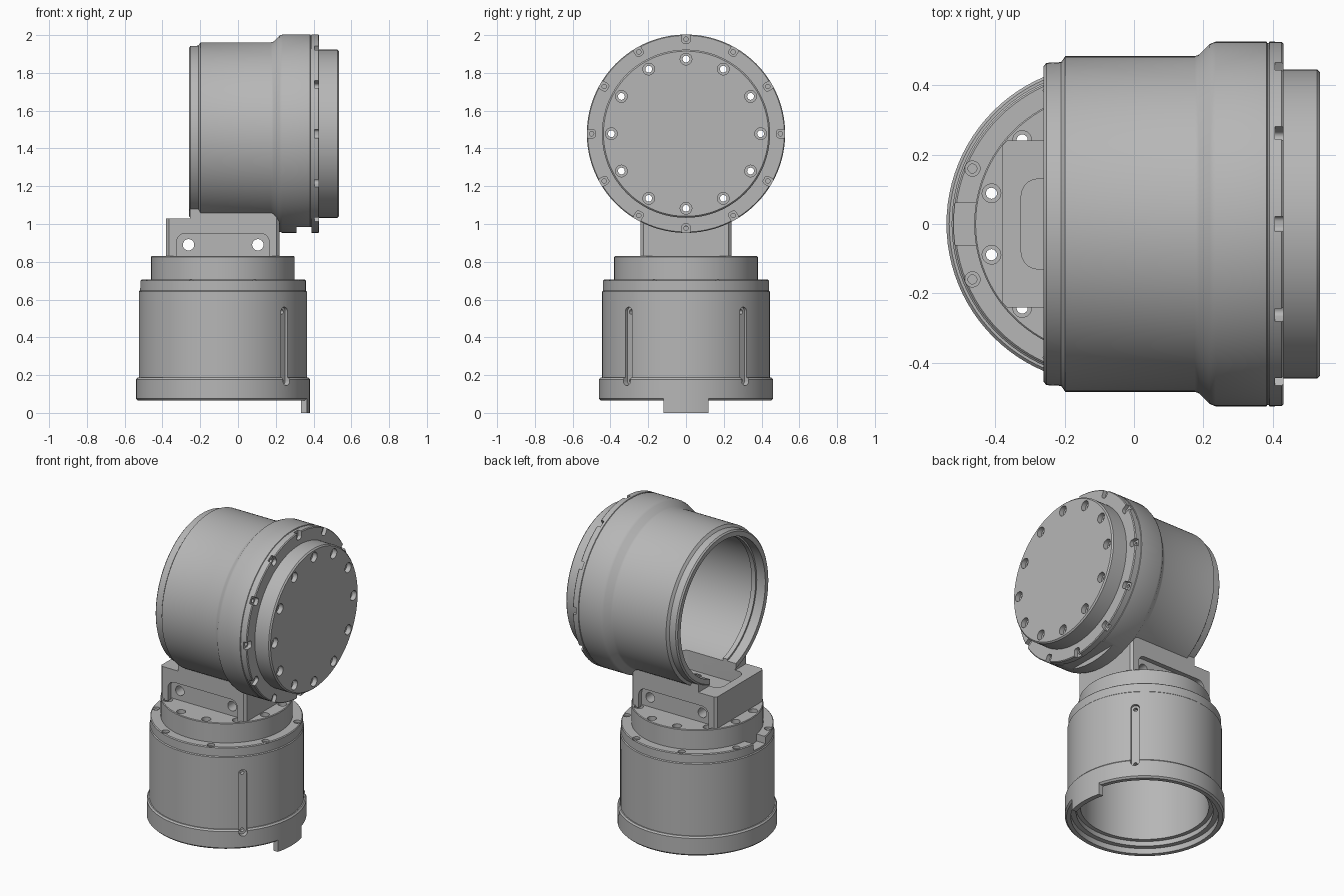
import bpy, bmesh
from math import cos, sin, pi, radians
from mathutils import Matrix, Vector

old = bpy.data.objects.get("Cube")
if old:
    bpy.data.objects.remove(old, do_unlink=True)

GREY = bpy.data.materials.new("machined grey")
GREY.use_nodes = True
COLOUR = (0.47, 0.47, 0.47, 1)
GREY.diffuse_color = COLOUR
GREY.node_tree.nodes["Principled BSDF"].inputs["Base Color"].default_value = COLOUR

BASE_X = -0.08                      # axis of the upright housing
DRUM_Z = 1.478                      # axis of the sideways drum
UPRIGHT = Matrix.Translation((BASE_X, 0, 0))
SIDEWAYS = Matrix.Translation((0, 0, DRUM_Z)) @ Matrix.Rotation(pi / 2, 4, "Y")
parts = []


def lathe(bm, profile, matrix, n=96):
    """Revolve a closed (radius, height) profile about the local z axis."""
    rings = []
    for r, h in profile:
        count = n if r > 0 else 1
        rings.append([bm.verts.new(matrix @ Vector((r * cos(2 * pi * i / n), r * sin(2 * pi * i / n), h)))
                      for i in range(count)])
    for a, b in zip(rings, rings[1:] + rings[:1]):
        if len(a) == 1 and len(b) == 1:
            continue
        for i in range(n):
            j = (i + 1) % n
            corners = [a[i % len(a)], a[j % len(a)], b[j % len(b)], b[i % len(b)]]
            bm.faces.new(list(dict.fromkeys(corners)))


def box(bm, lo, hi, matrix=Matrix(), bevel=0, axis=2, segments=5):
    """Box between two corners, with the edges along one axis rounded."""
    lo, hi = Vector(lo), Vector(hi)
    size = hi - lo
    place = matrix @ Matrix.Translation((lo + hi) / 2) @ Matrix.Diagonal((*size, 1))
    verts = bmesh.ops.create_cube(bm, size=1)["verts"]
    edges = {e for v in verts for e in v.link_edges
             if abs((e.verts[0].co - e.verts[1].co)[axis]) > 0.5}
    bmesh.ops.transform(bm, matrix=place, verts=verts)
    if bevel:
        bmesh.ops.bevel(bm, geom=list(edges), offset=bevel, segments=segments,
                        affect="EDGES", profile=0.5)


def rod(bm, r, h0, h1, matrix, n=24):
    lathe(bm, [(0, h0), (r, h0), (r, h1), (0, h1)], matrix, n)


def stepped_hole(bm, matrix, r, wide, bottom, step, top):
    lathe(bm, [(0, bottom), (r, bottom), (r, step), (wide, step), (wide, top), (0, top)], matrix, 20)


def around(matrix, radius, count, start=0):
    """Matrices evenly spaced on a bolt circle, local x pointing outwards."""
    for i in range(count):
        yield (matrix @ Matrix.Rotation(radians(start) + 2 * pi * i / count, 4, "Z")
               @ Matrix.Translation((radius, 0, 0)))


def make(name, bm):
    bmesh.ops.recalc_face_normals(bm, faces=bm.faces)
    mesh = bpy.data.meshes.new(name)
    bm.to_mesh(mesh)
    bm.free()
    mesh.materials.append(GREY)
    ob = bpy.data.objects.new(name, mesh)
    bpy.context.collection.objects.link(ob)
    return ob


def finish(name, bm, cutters=(), operation="DIFFERENCE"):
    """Make the part and apply each cutter to it."""
    ob = make(name, bm)
    for cutter_bm in cutters:
        cutter = make(name + "_cutter", cutter_bm)
        cutter.hide_render = True
        mod = ob.modifiers.new("cut", "BOOLEAN")
        mod.operation, mod.solver, mod.object = operation, "EXACT", cutter
        bpy.context.view_layer.update()
        graph = bpy.context.evaluated_depsgraph_get()
        mesh = bpy.data.meshes.new_from_object(ob.evaluated_get(graph))
        ob.modifiers.clear()
        ob.data = mesh
        bpy.data.objects.remove(cutter, do_unlink=True)
    parts.append(ob)


def slot_cutter():
    bm = bmesh.new()
    box(bm, (-0.325, -0.13, 0.95), (0.12, 0.13, 1.2), bevel=0.05)
    return bm


# Upright housing: open below, foot ring, seam under the top rim
body = bmesh.new()
lathe(body, [(0.425, 0.065), (0.45, 0.065), (0.46, 0.075), (0.46, 0.178), (0.452, 0.187),
             (0.445, 0.187), (0.445, 0.642), (0.44, 0.647), (0.44, 0.7), (0.435, 0.705),
             (0.37, 0.705), (0.37, 0.13), (0.395, 0.13), (0.395, 0.1), (0.425, 0.1)], UPRIGHT)
cuts = bmesh.new()
for m in around(UPRIGHT, 0.417, 8, 22.5):
    stepped_hole(cuts, m, 0.013, 0.022, 0.66, 0.69, 0.75)
box(cuts, (-0.6, -0.06, 0.66), (-0.455, 0.06, 0.8))
grooves, pins = bmesh.new(), bmesh.new()
for angle in (-43, 43):
    turn = UPRIGHT @ Matrix.Rotation(radians(angle), 4, "Z")
    box(grooves, (0.427, -0.025, 0.145), (0.5, 0.025, 0.56), turn, 0.024, 0)
    for z in (0.17, 0.535):
        rod(pins, 0.012, 0.4, 0.45, turn @ Matrix.Translation((0, 0, z)) @ Matrix.Rotation(pi / 2, 4, "Y"), 16)
finish("lower_housing", body, [cuts, grooves, pins])

# Locating tab under the foot ring
tab, keep = bmesh.new(), bmesh.new()
lathe(tab, [(0.43, 0), (0.46, 0), (0.46, 0.08), (0.43, 0.08)], UPRIGHT)
box(keep, (0.1, -0.12, -0.1), (0.6, 0.12, 0.2))
finish("locating_tab", tab, [keep], "INTERSECT")

# Round flange on top of the housing with its bolt circle
flange, cuts = bmesh.new(), bmesh.new()
lathe(flange, [(0, 0.66), (0.38, 0.66), (0.38, 0.826), (0.376, 0.83), (0, 0.83)], UPRIGHT)
for m in around(UPRIGHT, 0.342, 12, 15):
    stepped_hole(cuts, m, 0.016, 0.027, 0.6, 0.795, 0.9)
finish("top_flange", flange, [cuts])

# Saddle bracket carrying the drum
bracket, saddle, ledge, pockets, bolts = (bmesh.new() for _ in range(5))
box(bracket, (-0.38, -0.24, 0.82), (0.22, 0.24, 1.08), bevel=0.015, segments=1)
rod(saddle, 0.45, -0.27, 0.5, SIDEWAYS, 96)
box(ledge, (-0.6, -0.5, 1.03), (-0.255, 0.5, 1.3))
for side in (-1, 1):
    box(pockets, (-0.325, min(side * 0.21, side * 0.4), 0.7),
        (0.165, max(side * 0.21, side * 0.4), 0.95), bevel=0.045, axis=1)
for x in (-0.262, 0.105):
    rod(bolts, 0.03, -0.5, 0.5, Matrix.Translation((x, 0, 0.89)) @ Matrix.Rotation(pi / 2, 4, "X"))
finish("saddle_bracket", bracket, [saddle, ledge, pockets, bolts, slot_cutter()])

# Sideways drum: open at one end, flared collar at the other
drum = bmesh.new()
lathe(drum, [(0.425, -0.26), (0.455, -0.26), (0.464, -0.252), (0.466, -0.21), (0.483, -0.198),
             (0.483, 0.175), (0.488, 0.188), (0.518, 0.218), (0.525, 0.235), (0.525, 0.382),
             (0.521, 0.384), (0.521, 0.388), (0.525, 0.39), (0.525, 0.425), (0.52, 0.43),
             (0.43, 0.43), (0.43, -0.17), (0.414, -0.17), (0.414, -0.2), (0.425, -0.2)], SIDEWAYS, 128)
notches, screws, flat = bmesh.new(), bmesh.new(), bmesh.new()
for m in around(SIDEWAYS, 0.5, 12):
    box(notches, (-0.022, -0.022, 0.406), (0.06, 0.022, 0.5), m, 0.015)
    rod(screws, 0.012, 0.36, 0.45, m, 16)
box(flat, (0.31, -0.5, 0.8), (0.388, 0.5, 0.985))
finish("drum_housing", drum, [notches, screws, flat, slot_cutter()])

# End cover with its bolt circle
cover, cuts = bmesh.new(), bmesh.new()
lathe(cover, [(0, 0.415), (0.445, 0.415), (0.445, 0.527), (0.437, 0.535), (0, 0.535)], SIDEWAYS, 128)
for m in around(SIDEWAYS, 0.395, 12):
    stepped_hole(cuts, m, 0.018, 0.031, 0.3, 0.505, 0.6)
finish("end_cover", cover, [cuts])

# Smooth shading with sharp edges kept
bpy.ops.object.select_all(action="DESELECT")
for ob in parts:
    ob.select_set(True)
bpy.context.view_layer.objects.active = parts[0]
bpy.ops.object.shade_smooth_by_angle(angle=radians(25))
